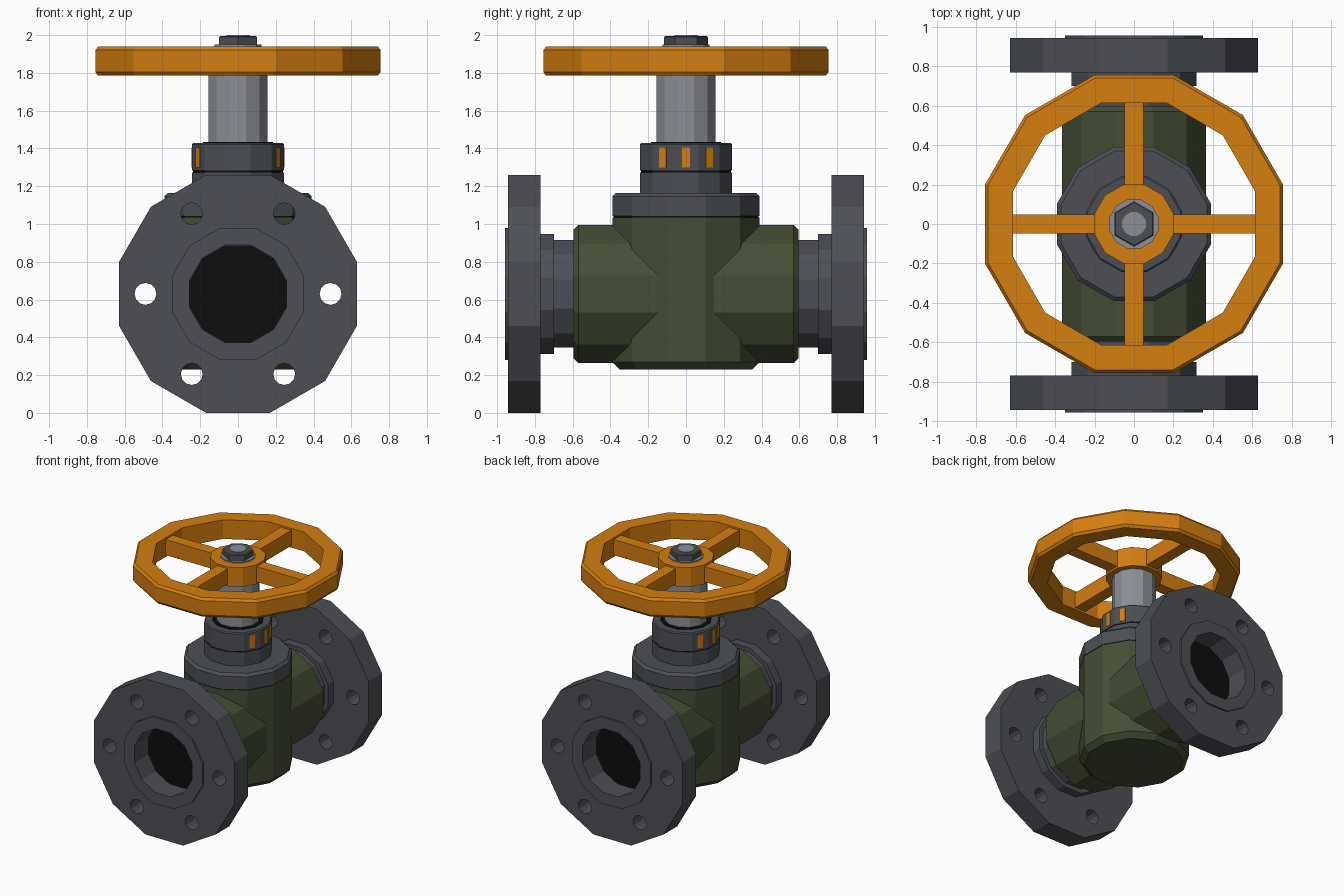
import bpy, bmesh
from math import pi, cos, sin, radians
from mathutils import Matrix

cube = bpy.data.objects.get("Cube")
if cube:
    bpy.data.objects.remove(cube)

AXIS_Z = 0.63  # height of the pipe axis


def material(name, rgb):
    m = bpy.data.materials.new(name)
    m.use_nodes = True
    m.diffuse_color = (*rgb, 1)
    m.node_tree.nodes["Principled BSDF"].inputs["Base Color"].default_value = (*rgb, 1)
    return m


GREEN = material("olive green", (0.058, 0.076, 0.034))
GREY = material("dark grey", (0.072, 0.078, 0.089))
STEEL = material("light steel", (0.26, 0.275, 0.30))
ORANGE = material("orange", (0.66, 0.21, 0.005))
BLACK = material("black", (0.004, 0.004, 0.004))


def add(name, bm, mat):
    bmesh.ops.recalc_face_normals(bm, faces=bm.faces)
    mesh = bpy.data.meshes.new(name)
    bm.to_mesh(mesh)
    bm.free()
    mesh.materials.append(mat)
    obj = bpy.data.objects.new(name, mesh)
    bpy.context.collection.objects.link(obj)
    return obj


def lathe(name, profile, mat, sides=12, pipe=0, ring=False):
    """Revolve (flat radius, height) pairs; pipe = +1 or -1 lays it along y."""
    bm = bmesh.new()
    loops = []
    for r, h in profile:
        r /= cos(pi / sides)
        loop = []
        for i in range(sides):
            a = 2 * pi * (i + 0.5) / sides
            x, y = r * cos(a), r * sin(a)
            loop.append(bm.verts.new((x, pipe * h, AXIS_Z + y) if pipe else (x, y, h)))
        loops.append(loop)
    pairs = list(zip(loops, loops[1:]))
    if ring:
        pairs.append((loops[-1], loops[0]))
    else:
        bm.faces.new(loops[0])
        bm.faces.new(loops[-1])
    for lo, hi in pairs:
        for i in range(sides):
            j = (i + 1) % sides
            bm.faces.new((lo[i], lo[j], hi[j], hi[i]))
    return add(name, bm, mat)


def box(name, size, centre, mat, angle=0):
    bm = bmesh.new()
    place = Matrix.Rotation(angle, 4, 'Z') @ Matrix.Translation(centre) @ Matrix.Diagonal((*size, 1))
    bmesh.ops.create_cube(bm, size=1, matrix=place)
    return add(name, bm, mat)


def drill(obj, side):
    """Cut the six bolt holes through a flange."""
    bm = bmesh.new()
    for k in range(6):
        a = k * pi / 3
        place = (Matrix.Translation((0.49 * cos(a), side * 0.857, AXIS_Z + 0.49 * sin(a)))
                 @ Matrix.Rotation(pi / 2, 4, 'X'))
        bmesh.ops.create_cone(bm, cap_ends=True, segments=12, radius1=0.058,
                              radius2=0.058, depth=0.5, matrix=place)
    cutter = add("bolt_hole_cutter", bm, GREY)
    cutter.hide_render = True
    mod = obj.modifiers.new("bolt holes", 'BOOLEAN')
    mod.operation = 'DIFFERENCE'
    mod.solver = 'EXACT'
    mod.object = cutter
    graph = bpy.context.evaluated_depsgraph_get()
    mesh = bpy.data.meshes.new_from_object(obj.evaluated_get(graph))
    obj.modifiers.clear()
    obj.data = mesh
    bpy.data.objects.remove(cutter)


# Body: horizontal barrel crossed by an upright barrel
lathe("pipe_body", [(0.34, -0.595), (0.365, -0.57), (0.365, 0.57), (0.34, 0.595)], GREEN, pipe=1)
lathe("upright_body", [(0.35, 0.23), (0.39, 0.27), (0.39, 1.035)], GREEN)

# Pipe ends: necks, drilled flange with raised face, dark bore
for side, label in ((-1, "front"), (1, "back")):
    lathe(label + "_neck", [(0.285, 0.58), (0.285, 0.705)], GREY, pipe=side)
    lathe(label + "_neck_collar", [(0.318, 0.70), (0.318, 0.772)], GREY, pipe=side)
    flange = lathe(label + "_flange",
                   [(0.258, 0.77), (0.63, 0.77), (0.63, 0.943), (0.35, 0.943),
                    (0.35, 0.957), (0.258, 0.957)], GREY, pipe=side, ring=True)
    drill(flange, side)
    lathe(label + "_bore", [(0.257, 0.765), (0.257, 0.778)], BLACK, pipe=side)

# Bonnet stack
lathe("bonnet_gasket", [(0.385, 1.03), (0.385, 1.045)], BLACK)
lathe("bonnet_flange", [(0.39, 1.042), (0.39, 1.145), (0.37, 1.165)], GREY)
lathe("bonnet_neck", [(0.243, 1.16), (0.243, 1.273)], GREY)
lathe("packing_seal", [(0.238, 1.27), (0.238, 1.29)], BLACK)
lathe("packing_ring", [(0.243, 1.283), (0.243, 1.422), (0.235, 1.43)], GREY)
lathe("stem_seal", [(0.185, 1.425), (0.185, 1.435)], BLACK)
lathe("stem", [(0.155, 1.42), (0.155, 1.80)], STEEL)

# Index marks on both sides of the packing ring
for base in (0, 180):
    for step in (-30, 0, 30):
        box("index_mark", (0.008, 0.042, 0.105), (0.243, 0, 1.352), ORANGE, radians(base + step))

# Handwheel
lathe("handwheel_rim", [(0.615, 1.785), (0.74, 1.785), (0.755, 1.805), (0.755, 1.92),
                        (0.74, 1.94), (0.615, 1.94)], ORANGE, ring=True)
lathe("handwheel_hub", [(0.2, 1.785), (0.2, 1.94)], ORANGE)
for k in range(4):
    box("handwheel_spoke", (0.48, 0.095, 0.125), (0.4, 0, 1.863), ORANGE, k * pi / 2)

# Top fastening
lathe("washer", [(0.125, 1.935), (0.125, 1.949)], STEEL)
lathe("hex_nut", [(0.1, 1.945), (0.1, 1.99), (0.094, 1.996)], GREY, sides=6)
lathe("stem_tip", [(0.06, 1.94), (0.06, 2.0)], STEEL)
